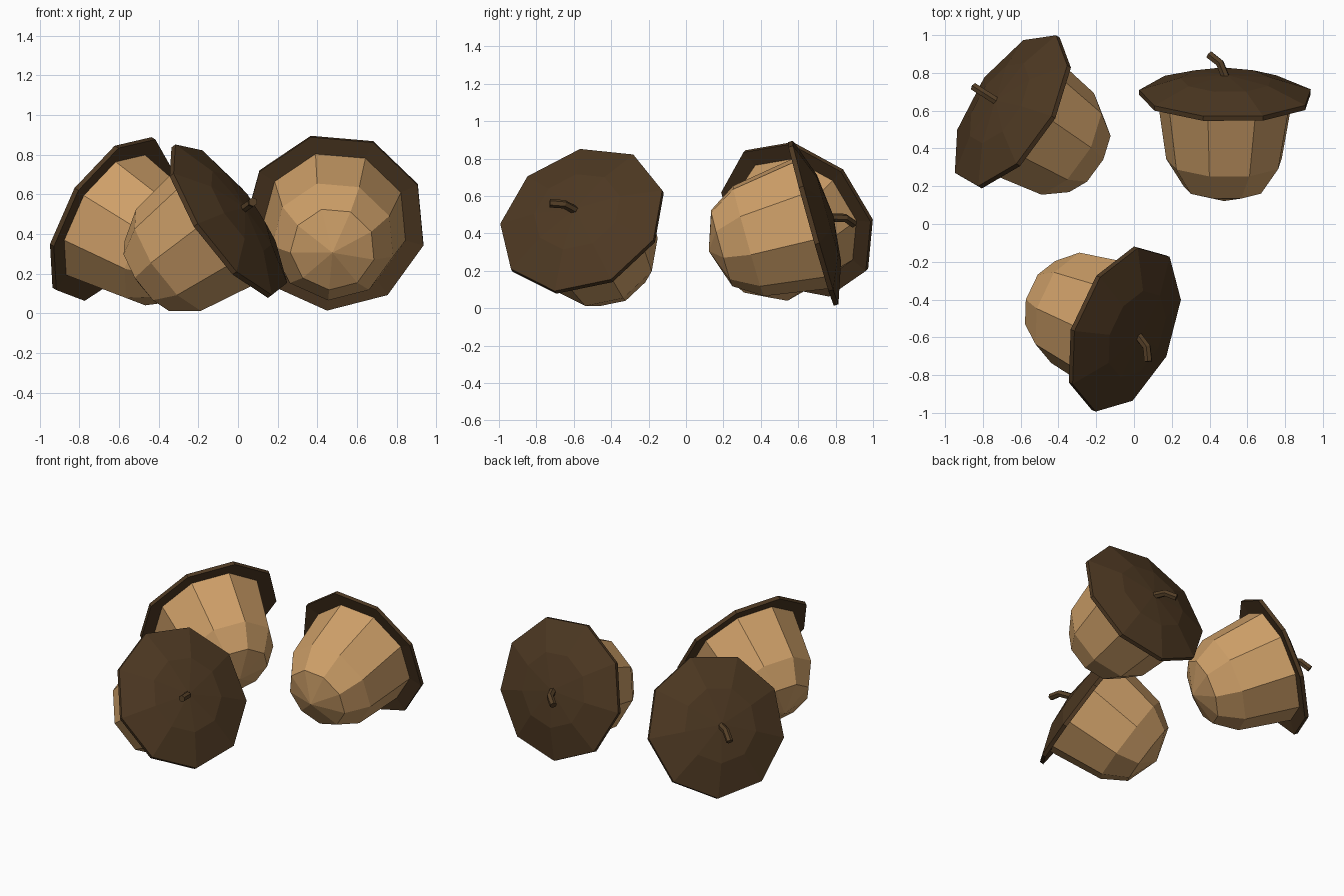
import bpy, bmesh, math
from mathutils import Vector, Matrix

if "Cube" in bpy.data.objects:
    bpy.data.objects.remove(bpy.data.objects["Cube"])

SIDES = 9


def material(name, rgb):
    m = bpy.data.materials.new(name)
    m.diffuse_color = (*rgb, 1)
    m.use_nodes = True
    m.node_tree.nodes["Principled BSDF"].inputs["Base Color"].default_value = m.diffuse_color
    return m


nut_mat = material("nut_tan", (0.62, 0.35, 0.14))
cap_mat = material("cap_brown", (0.075, 0.04, 0.016))
stem_mat = material("stem_brown", (0.09, 0.05, 0.02))


def finish(name, bm, mat, matrix):
    bmesh.ops.recalc_face_normals(bm, faces=bm.faces)
    me = bpy.data.meshes.new(name)
    bm.to_mesh(me)
    bm.free()
    me.materials.append(mat)
    ob = bpy.data.objects.new(name, me)
    ob.matrix_world = matrix
    bpy.context.collection.objects.link(ob)


def bridge(bm, a, b):
    # join two rings; a ring of one vertex is a pole
    n = max(len(a), len(b))
    for i in range(n):
        j = (i + 1) % n
        if len(a) == 1:
            bm.faces.new((a[0], b[i], b[j]))
        elif len(b) == 1:
            bm.faces.new((a[i], a[j], b[0]))
        else:
            bm.faces.new((a[i], a[j], b[j], b[i]))


def lathe(name, profile, mat, matrix):
    bm = bmesh.new()
    rings = []
    for r, z in profile:
        n = SIDES if r > 0 else 1
        rings.append([bm.verts.new((r * math.cos(2 * math.pi * i / SIDES),
                                    r * math.sin(2 * math.pi * i / SIDES), z))
                      for i in range(n)])
    for a, b in zip(rings, rings[1:]):
        bridge(bm, a, b)
    finish(name, bm, mat, matrix)


def stem(name, path, radius, mat, matrix, sides=6):
    # bent twig in the local xz plane
    bm = bmesh.new()
    pts = [Vector((x, 0, z)) for x, z in path]
    rings = []
    for i, p in enumerate(pts):
        t = (pts[min(i + 1, len(pts) - 1)] - pts[max(i - 1, 0)]).normalized()
        v = Vector((0, 1, 0))
        u = v.cross(t)
        rings.append([bm.verts.new(p + radius * (u * math.cos(2 * math.pi * k / sides)
                                                 + v * math.sin(2 * math.pi * k / sides)))
                      for k in range(sides)])
    for a, b in zip(rings, rings[1:]):
        bridge(bm, a, b)
    bm.faces.new(rings[0])
    bm.faces.new(rings[-1])
    finish(name, bm, mat, matrix)


# radius, height along the axis; the rim of the cap is at height 0
NUT = [(0, 0), (0.37, 0), (0.312, -0.36), (0.215, -0.508), (0, -0.578)]
CAP = [(0, 0.115), (0.245, 0.088), (0.463, 0.012), (0.463, -0.014), (0.36, -0.004), (0, -0.004)]
STEM = [(0, 0.09), (0.045, 0.172), (0.115, 0.205)]

# rim centre, axis toward the stem, direction of one rim corner
ACORNS = {
    "back_left": ((-0.648, 0.60, 0.477), (-0.754, 0.478, 0.45), (-0.295, 0.37, -0.885)),
    "back_right": ((0.488, 0.678, 0.461), (0.02, 0.963, 0.27), (-0.706, 0.21, -0.68)),
    "front": ((-0.054, -0.555, 0.469), (0.772, -0.312, 0.55), (-0.357, -0.935, -0.062)),
}

for place, (centre, axis, corner) in ACORNS.items():
    z = Vector(axis).normalized()
    x = Vector(corner)
    x = (x - z * x.dot(z)).normalized()
    y = z.cross(x)
    m = Matrix((x, y, z)).transposed().to_4x4()
    m.translation = centre
    lathe(place + "_acorn_nut", NUT, nut_mat, m)
    lathe(place + "_acorn_cap", CAP, cap_mat, m)
    stem(place + "_acorn_stem", STEM, 0.023, stem_mat,
         m @ Matrix.Rotation(math.radians(9), 4, 'Z'))
